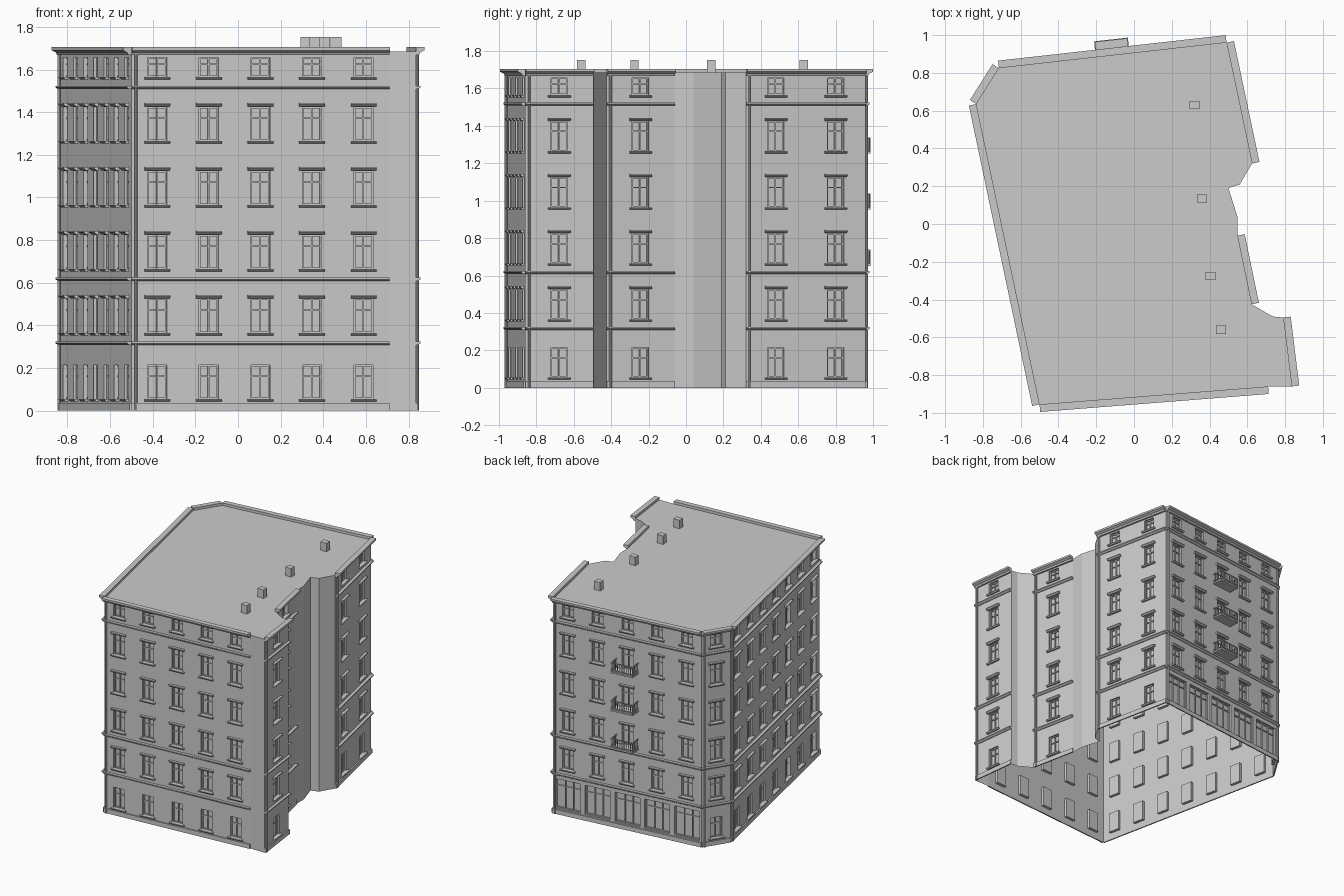
import bpy, bmesh
from math import hypot
from mathutils import Matrix

if "Cube" in bpy.data.objects:
    bpy.data.objects.remove(bpy.data.objects["Cube"])

ROOF, TOP = 1.685, 1.705
BANDS = [0, 0.315, 0.615, 0.915, 1.215, 1.515, ROOF]
OPENINGS = [(0.055, 0.215)] + [(0.365 + 0.3 * i, 0.525 + 0.3 * i) for i in range(4)] + [(1.565, 1.657)]
WIN_W, DEPTH = 0.09, 0.022

# Footprint, counter-clockwise: corner, and number of window columns on the wall that starts there
PLAN = [((-0.50, -0.955), 5), ((0.71, -0.86), 0), ((0.835, -0.86), 1), ((0.79, -0.495), 0),
        ((0.735, -0.49), 0), ((0.622, -0.425), 1), ((0.547, -0.062), 0), ((0.547, 0.04), 0),
        ((0.50, 0.19), 0), ((0.56, 0.21), 0), ((0.625, 0.32), 2), ((0.49, 0.96), 5),
        ((-0.715, 0.825), 1), ((-0.835, 0.635), 7)]
BACK = 11

parts = {}


def part(name):
    return parts.setdefault(name, bmesh.new())


def face(bm, M, pts):
    return bm.faces.new([bm.verts.new(M @ Matrix.Translation(p).translation) for p in pts])


def prism(name, M, profile, x0, x1):
    """Sweep a (y, z) profile along local x; local -y points out of the wall."""
    bm = part(name)
    a = [bm.verts.new(M @ Matrix.Translation((x0, y, z)).translation) for y, z in profile]
    b = [bm.verts.new(M @ Matrix.Translation((x1, y, z)).translation) for y, z in profile]
    n = len(a)
    fs = [bm.faces.new(a), bm.faces.new(b[::-1])]
    fs += [bm.faces.new((a[i], b[i], b[(i + 1) % n], a[(i + 1) % n])) for i in range(n)]
    bmesh.ops.recalc_face_normals(bm, faces=fs)


def box(name, M, x0, x1, y0, y1, z0, z1):
    prism(name, M, [(y0, z0), (y1, z0), (y1, z1), (y0, z1)], x0, x1)


def panel(M, x0, x1, z0, z1):
    if x1 - x0 > 1e-5:
        face(part("walls"), M, [(x0, 0, z0), (x1, 0, z0), (x1, 0, z1), (x0, 0, z1)])


def recess(M, x0, x1, z0, z1):
    """Reveal faces and glass plane set back into the wall."""
    ring = [(x0, z0), (x1, z0), (x1, z1), (x0, z1)]
    o = [(x, 0, z) for x, z in ring]
    p = [(x, DEPTH, z) for x, z in ring]
    for i in range(4):
        j = (i + 1) % 4
        face(part("walls"), M, [o[i], o[j], p[j], p[i]])
    face(part("window_glass"), M, p)


def frame(M, x0, x1, z0, z1, mullions, transom):
    """Outer frame, upright mullions and one cross bar."""
    t, y0, y1 = 0.007, DEPTH - 0.009, DEPTH
    n = "window_frames"
    for x in [x0, x1 - t] + [x0 + m * (x1 - x0) - t / 2 for m in mullions]:
        box(n, M, x, x + t, y0, y1, z0, z1)
    for z in [z0, z1 - t, z0 + transom * (z1 - z0) - t / 2]:
        box(n, M, x0 + t, x1 - t, y0 + 0.001, y1, z, z + t)


def balcony(M, c, z):
    w, d, h, r = 0.09, 0.085, 0.078, 0.003
    box("balcony_slabs", M, c - w, c + w, -d, 0, z - 0.008, z + 0.004)
    n = "balcony_railings"
    for zz in (z + 0.014, z + h - 0.006):
        box(n, M, c - w, c + w, -d, -d + 2 * r, zz, zz + 0.006)
        for s in (-1, 1):
            x = c + s * (w - r)
            box(n, M, x - r, x + r, -d + 2 * r, 0, zz, zz + 0.006)
    for i in range(11):
        x = c - w + r + i * (2 * w - 2 * r) / 10
        box(n, M, x - 0.002, x + 0.002, -d + 0.001, -d + 0.005, z, z + h)
    for s in (-1, 1):
        for i in range(1, 5):
            x, y = c + s * (w - r), -d + i * d / 5
            box(n, M, x - 0.002, x + 0.002, y - 0.002, y + 0.002, z, z + h)


for k, ((ax, ay), cols) in enumerate(PLAN):
    bx, by = PLAN[(k + 1) % len(PLAN)][0]
    L = hypot(bx - ax, by - ay)
    ux, uy = (bx - ax) / L, (by - ay) / L
    M = Matrix(((ux, -uy, 0, ax), (uy, ux, 0, ay), (0, 0, 1, 0), (0, 0, 0, 1)))
    if not cols:
        panel(M, 0, L, 0, ROOF)
        continue

    # Wall with window openings, floor by floor
    for f, (z0, z1) in enumerate(OPENINGS):
        shop = k == BACK and f == 0
        w = WIN_W
        if shop:
            w, z0, z1 = 0.205, 0.045, 0.275
        x = 0
        panel(M, 0, L, BANDS[f], z0)
        panel(M, 0, L, z1, BANDS[f + 1])
        for i in range(cols):
            c = (i + 0.5) * L / cols
            l, r = c - w / 2, c + w / 2
            panel(M, x, l, z0, z1)
            x = r
            recess(M, l, r, z0, z1)
            if shop:
                frame(M, l, r, z0, z1, (0.36, 0.68), 0.76)
                continue
            frame(M, l, r, z0, z1, (0.5,), 0.66)
            # Sill, and hood above the middle floors
            prism("window_sills", M, [(0, z0 - 0.012), (-0.012, z0 - 0.012), (-0.018, z0 - 0.005),
                                      (-0.018, z0), (0, z0)], c - 0.06, c + 0.06)
            if 0 < f < 5:
                prism("window_hoods", M, [(0, z1 + 0.002), (-0.01, z1 + 0.002), (-0.02, z1 + 0.011),
                                          (-0.02, z1 + 0.018), (0, z1 + 0.018)], c - 0.06, c + 0.06)
            if k == BACK and i == 2 and 2 <= f <= 4:
                balcony(M, c, z0 - 0.005)
        panel(M, x, L, z0, z1)

    # Plinth, string courses, roof cornice
    box("plinth", M, 0, L, -0.01, 0, 0, 0.035)
    for z in (0.31, 0.61, 1.51):
        prism("string_courses", M, [(0, z - 0.002), (-0.01, z - 0.002), (-0.022, z + 0.006),
                                    (-0.022, z + 0.014), (0, z + 0.014)], 0, L)
    prism("cornice", M, [(0, 1.668), (-0.014, 1.668), (-0.02, 1.68), (-0.04, 1.69),
                         (-0.04, TOP), (0, TOP)], 0, L)

    # Downpipe at the left end of each wall
    bmesh.ops.create_cone(part("downpipes"), cap_ends=True, segments=8, radius1=0.007, radius2=0.007,
                          depth=1.68, matrix=M @ Matrix.Translation((0.02, -0.009, 0.84)))

# Flat roof and chimneys
I = Matrix.Identity(4)
face(part("roof"), I, [(x, y, ROOF) for (x, y), _ in PLAN])
for x, y in [(0.32, 0.63), (0.36, 0.135), (0.405, -0.275), (0.46, -0.56)]:
    box("chimneys", I, x - 0.026, x + 0.026, y - 0.022, y + 0.022, ROOF, 1.752)

for name, bm in parts.items():
    if name == "walls":
        bmesh.ops.remove_doubles(bm, verts=bm.verts, dist=1e-5)
    me = bpy.data.meshes.new(name)
    bm.to_mesh(me)
    bm.free()
    bpy.context.collection.objects.link(bpy.data.objects.new(name, me))
